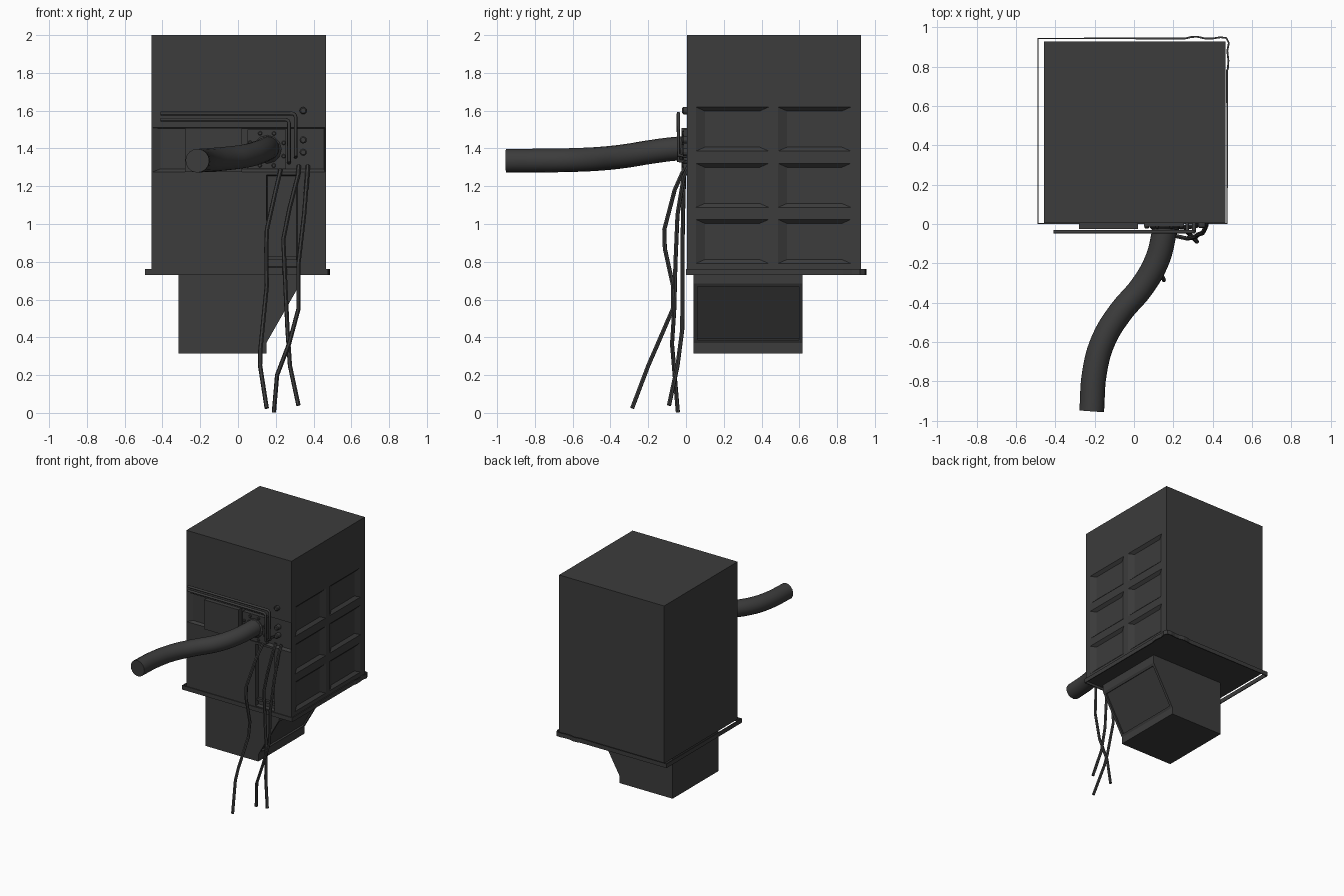
import bpy, bmesh, math
from mathutils import Vector

if "Cube" in bpy.data.objects:
    bpy.data.objects.remove(bpy.data.objects["Cube"])

dark = bpy.data.materials.new("dark_metal")
dark.diffuse_color = (0.045, 0.045, 0.045, 1)
dark.use_nodes = True
dark.node_tree.nodes["Principled BSDF"].inputs["Base Color"].default_value = dark.diffuse_color


def add_mesh(name, bm):
    bmesh.ops.recalc_face_normals(bm, faces=bm.faces)
    me = bpy.data.meshes.new(name)
    bm.to_mesh(me)
    bm.free()
    ob = bpy.data.objects.new(name, me)
    bpy.context.collection.objects.link(ob)
    me.materials.append(dark)
    return ob


def hexa(bm, lower, upper):
    """Solid joining two matching quads."""
    a = [bm.verts.new(p) for p in lower]
    b = [bm.verts.new(p) for p in upper]
    bm.faces.new(a)
    bm.faces.new(b[::-1])
    for i in range(4):
        j = (i + 1) % 4
        bm.faces.new((a[i], b[i], b[j], a[j]))


def box(name, x0, x1, y0, y1, z0, z1):
    bm = bmesh.new()
    hexa(bm, [(x0, y0, z0), (x1, y0, z0), (x1, y1, z0), (x0, y1, z0)],
         [(x0, y0, z1), (x1, y0, z1), (x1, y1, z1), (x0, y1, z1)])
    return add_mesh(name, bm)


def select_only(ob):
    bpy.ops.object.select_all(action='DESELECT')
    ob.select_set(True)
    bpy.context.view_layer.objects.active = ob


def rect(axis, level, a0, a1, z0, z1):
    pts = [(a0, z0), (a1, z0), (a1, z1), (a0, z1)]
    return [(level, a, z) if axis == 'x' else (a, level, z) for a, z in pts]


def tube(name, pts, radius, kind='POLY', sides=1):
    cu = bpy.data.curves.new(name, 'CURVE')
    cu.dimensions = '3D'
    cu.bevel_depth = radius
    cu.bevel_resolution = sides
    cu.use_fill_caps = True
    sp = cu.splines.new(kind)
    if kind == 'BEZIER':
        sp.bezier_points.add(len(pts) - 1)
        for bp, p in zip(sp.bezier_points, pts):
            bp.co = p
            bp.handle_left_type = bp.handle_right_type = 'AUTO'
        sp.resolution_u = 5
    else:
        sp.points.add(len(pts) - 1)
        for q, p in zip(sp.points, pts):
            q.co = (*p, 1)
    ob = bpy.data.objects.new(name, cu)
    bpy.context.collection.objects.link(ob)
    cu.materials.append(dark)
    select_only(ob)
    bpy.ops.object.convert(target='MESH')
    ob = bpy.context.object
    bpy.ops.object.shade_smooth_by_angle(angle=math.radians(50))
    return ob


def stud(name, x, z, r, y0, y1):
    """Round button pointing to the front, with a chamfered edge."""
    bpy.ops.mesh.primitive_cylinder_add(vertices=12, radius=r, depth=y1 - y0,
                                        location=(x, (y0 + y1) / 2, z),
                                        rotation=(math.pi / 2, 0, 0))
    ob = bpy.context.object
    ob.name = name
    ob.data.materials.append(dark)
    m = ob.modifiers.new("bevel", 'BEVEL')
    m.width = r * 0.3
    m.segments = 1


# Cabinet with side recesses, front band recess and door recess
cabinet = box("cabinet", -0.457, 0.465, 0.006, 0.927, 0.75, 2.0)
bm = bmesh.new()
for y0 in (0.05, 0.485):
    for z0 in (0.79, 1.087, 1.385):
        y1, z1 = y0 + 0.39, z0 + 0.235
        hexa(bm, rect('x', 0.444, y0 + 0.05, y1 - 0.05, z0 + 0.022, z1 - 0.022),
             rect('x', 0.466, y0, y1, z0, z1))
hexa(bm, rect('y', 0.021, -0.41, 0.455, 1.292, 1.505),
     rect('y', 0.005, -0.453, 0.46, 1.275, 1.51))
hexa(bm, rect('y', 0.036, 0.155, 0.31, 0.775, 1.255),
     rect('y', 0.005, 0.15, 0.315, 0.77, 1.26))
cutter = add_mesh("recess_cutter", bm)
mod = cabinet.modifiers.new("recesses", 'BOOLEAN')
mod.operation = 'DIFFERENCE'
mod.solver = 'EXACT'
mod.object = cutter
select_only(cabinet)
bpy.ops.object.modifier_apply(modifier=mod.name)
bpy.data.objects.remove(cutter)
box("door_crossbar", 0.155, 0.31, 0.015, 0.04, 0.81, 0.828)

# Thin seal strip around the base, loose at the back right corner
path = [(-0.488, 0.003), (-0.488, 0.943), (0.26, 0.943), (0.29, 0.95), (0.32, 0.952),
        (0.36, 0.943), (0.4, 0.943), (0.44, 0.949), (0.47, 0.945), (0.482, 0.92),
        (0.474, 0.88), (0.48, 0.83), (0.477, 0.79), (0.473, 0.78), (0.473, 0.003)]
bm = bmesh.new()
rows = [(bm.verts.new((x, y, 0.73)), bm.verts.new((x, y, 0.763))) for x, y in path]
for i, (a, b) in enumerate(rows):
    c, d = rows[(i + 1) % len(rows)]
    bm.faces.new((a, c, d, b))
strip = add_mesh("seal_strip", bm)
sol = strip.modifiers.new("thickness", 'SOLIDIFY')
sol.thickness = 0.009
sol.offset = 0

# Lower chute with a sloping, inset panel
profile = [(-0.315, 0.315), (0.15, 0.315), (0.15, 0.37), (0.33, 0.685),
           (0.33, 0.755), (-0.315, 0.755)]
bm = bmesh.new()
front = [bm.verts.new((x, 0.04, z)) for x, z in profile]
back = [bm.verts.new((x, 0.618, z)) for x, z in profile]
bm.faces.new(front)
bm.faces.new(back[::-1])
for i in range(6):
    j = (i + 1) % 6
    f = bm.faces.new((front[i], back[i], back[j], front[j]))
    if i == 2:
        slope = f
bmesh.ops.recalc_face_normals(bm, faces=bm.faces)
bmesh.ops.inset_region(bm, faces=[slope], thickness=0.028)
inward = -slope.normal * 0.012
extruded = bmesh.ops.extrude_discrete_faces(bm, faces=[slope])['faces']
for f in extruded:
    for v in f.verts:
        v.co += inward
add_mesh("chute", bm)

# Front box and hose mounting plate
box("front_box", -0.28, 0.02, -0.025, 0.03, 1.275, 1.508)
box("hose_plate", 0.05, 0.255, -0.012, 0.03, 1.29, 1.5)
for i in range(8):
    a = math.radians(22 + 45 * i)
    stud("plate_bolt", 0.153 + 0.096 * math.cos(a), 1.395 + 0.092 * math.sin(a),
         0.011, -0.022, 0.0)
stud("hose_collar", 0.155, 1.395, 0.075, -0.04, 0.02)

# Buttons at the right of the front
for z in (1.6, 1.445, 1.38):
    stud("button", 0.345, z, 0.019, -0.02, 0.03)

# Large hose
tube("hose", [(0.158, 0.01, 1.402), (0.15, -0.06, 1.398), (0.115, -0.19, 1.381),
              (0.04, -0.32, 1.36), (-0.07, -0.45, 1.346), (-0.155, -0.59, 1.339),
              (-0.2, -0.75, 1.336), (-0.215, -0.952, 1.335)], 0.063, 'BEZIER', 6)

# Bent pipes above the hose
for x, z, zb in ((0.305, 1.585, 1.355), (0.27, 1.553, 1.325)):
    c = 0.018
    tube("pipe", [(-0.41, -0.04, z), (x - c, -0.04, z), (x - c * 0.3, -0.04, z - c * 0.3),
                  (x, -0.04, z - c), (x, -0.04, zb + 0.01), (x, 0.02, zb)], 0.0095, 'POLY', 2)

# Hanging cables
cables = [
    [(0.226, 0.015, 1.31), (0.222, -0.02, 1.27), (0.2, -0.06, 1.18), (0.153, -0.115, 0.97),
     (0.15, -0.112, 0.87), (0.152, -0.068, 0.67), (0.14, -0.07, 0.55),
     (0.118, -0.165, 0.33), (0.117, -0.2, 0.25), (0.152, -0.285, 0.025)],
    [(0.322, 0.015, 1.31), (0.318, -0.01, 1.26), (0.272, -0.015, 1.08), (0.24, -0.018, 0.92),
     (0.248, -0.018, 0.735), (0.262, -0.02, 0.44), (0.275, -0.045, 0.25),
     (0.32, -0.09, 0.04)],
    [(0.37, 0.015, 1.31), (0.366, -0.012, 1.25), (0.35, -0.045, 1.05), (0.32, -0.056, 0.79),
     (0.32, -0.062, 0.55), (0.27, -0.074, 0.365), (0.207, -0.06, 0.2),
     (0.19, -0.043, 0.003)],
]
for pts in cables:
    tube("cable", pts, 0.0115)
